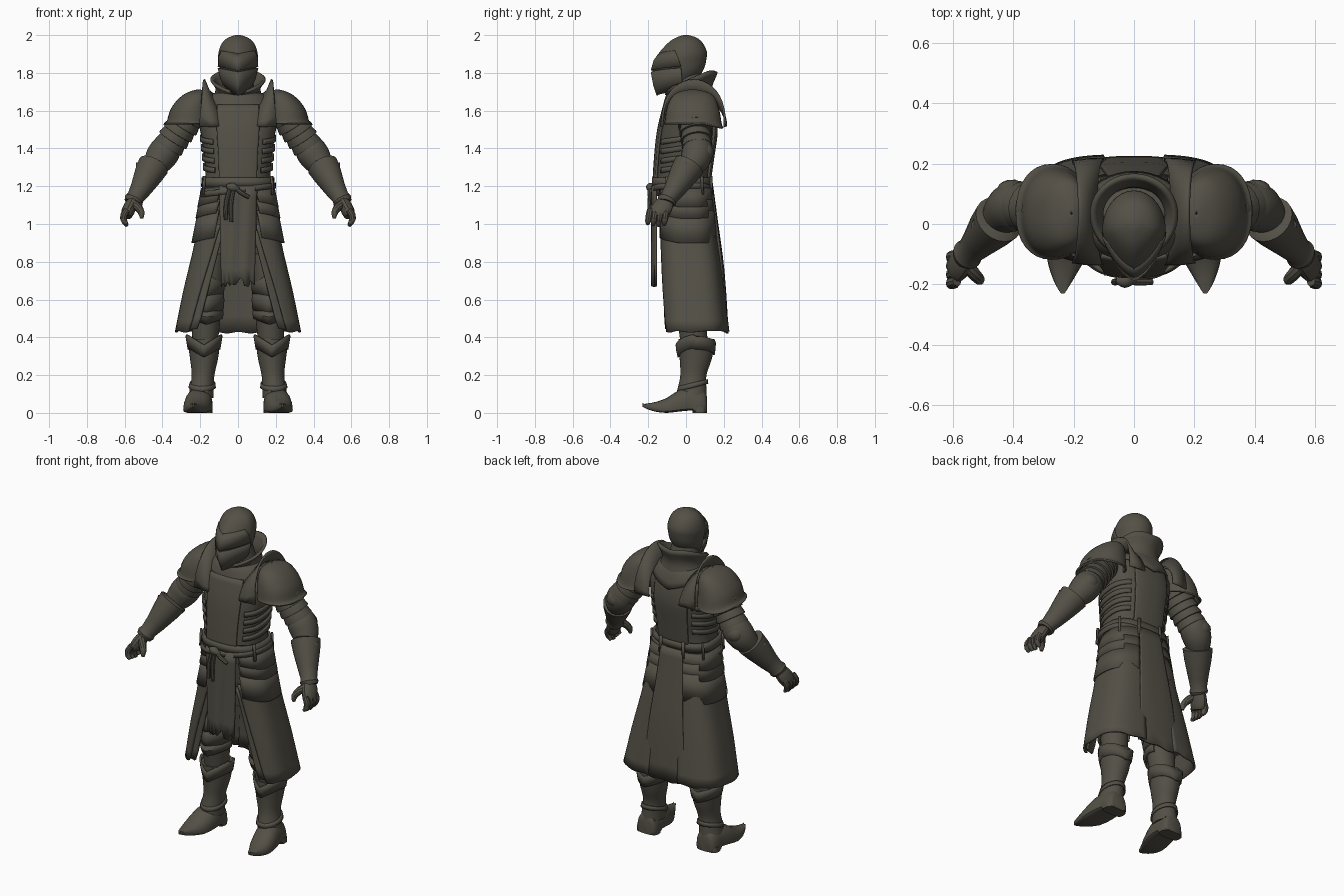
import bpy, bmesh, math, random
from mathutils import Vector

random.seed(4)
steel = bpy.data.materials.new("dark olive steel")
steel.diffuse_color = (0.088, 0.080, 0.062, 1)


def mesh(name, grid, closed=False, cap=False, thick=0, mirror=False, angle=35):
    """Skin a grid of points (list of rows)."""
    bm = bmesh.new()
    vs = [[bm.verts.new(p) for p in row] for row in grid]
    m = len(grid[0])
    for r0, r1 in zip(vs, vs[1:]):
        for j in range(m if closed else m - 1):
            k = (j + 1) % m
            bm.faces.new((r0[j], r0[k], r1[k], r1[j]))
    if cap:
        bm.faces.new(vs[0])
        bm.faces.new(vs[-1])
    bmesh.ops.recalc_face_normals(bm, faces=bm.faces)
    me = bpy.data.meshes.new(name)
    bm.to_mesh(me)
    bm.free()
    me.materials.append(steel)
    ob = bpy.data.objects.new(name, me)
    bpy.context.collection.objects.link(ob)
    bpy.ops.object.select_all(action='DESELECT')
    ob.select_set(True)
    bpy.context.view_layer.objects.active = ob
    bpy.ops.object.shade_smooth_by_angle(angle=math.radians(angle))
    if thick:
        s = ob.modifiers.new("thickness", 'SOLIDIFY')
        s.thickness, s.offset = thick, 0
    if mirror:
        ob.modifiers.new("mirror", 'MIRROR')
    return ob


def smooth_rows(rows, sub):
    """Catmull-Rom interpolation between tuples."""
    out = []
    for i in range(len(rows) - 1):
        q = [rows[max(i - 1, 0)], rows[i], rows[i + 1], rows[min(i + 2, len(rows) - 1)]]
        for k in range(sub):
            t = k / sub
            out.append(tuple(.5 * (2 * b + (c - a) * t + (2 * a - 5 * b + 4 * c - d) * t * t
                             + (3 * b - a - 3 * c + d) * t ** 3) for a, b, c, d in zip(*q)))
    return out + [rows[-1]]


def loft(name, rows, a0=None, a1=None, n=32, p=1, pf=None, thick=0, mirror=False, sub=1, zf=None, angle=35):
    """Rows are (z, cx, cy, rx, front, back); angle 0 faces front. a0/a1 are (first, last) row angles."""
    rows, closed, grid = smooth_rows(rows, sub), a0 is None, []
    for i, (z, cx, cy, rx, f, b) in enumerate(rows):
        t, line = i / (len(rows) - 1), []
        lo = 0 if closed else a0[0] + (a0[1] - a0[0]) * t
        hi = 360 if closed else a1[0] + (a1[1] - a1[0]) * t
        for j in range(n):
            a = math.radians(lo + (hi - lo) * j / (n if closed else n - 1))
            s, c = math.sin(a), math.cos(a)
            e = (pf or p) if c > 0 else p
            x = cx + rx * math.copysign(abs(s) ** e, s)
            y = cy - f * abs(c) ** e if c > 0 else cy + b * abs(c) ** e
            line.append((x, y, z + (zf(x, y, t) if zf else 0)))
        grid.append(line)
    return mesh(name, grid, closed, closed and not thick, thick, mirror, angle)


def limb(name, pts, n=16, sub=1, mirror=True, flat=1, angle=35):
    """Tube through (x, y, z, radius)."""
    pts, grid = smooth_rows(pts, sub), []
    for i, q in enumerate(pts):
        d = Vector(pts[min(i + 1, len(pts) - 1)][:3]) - Vector(pts[max(i - 1, 0)][:3])
        u = d.cross(Vector((0, 1, 0.01))).normalized()
        v = d.cross(u).normalized()
        grid.append([Vector(q[:3]) + q[3] * (u * math.cos(k * math.tau / n) * flat + v * math.sin(k * math.tau / n))
                     for k in range(n)])
    return mesh(name, grid, True, True, 0, mirror, angle)


def lames(name, a, b, count, lip=.007):
    """Overlapping arm bands from a to b."""
    pts = []
    for k in range(count):
        for t, e in ((k + .02, -.003), (k + .8, lip), (k + .98, lip)):
            t /= count
            pts.append(tuple(a[i] + (b[i] - a[i]) * t + (e if i == 3 else 0) for i in range(4)))
    limb(name, pts, 20)


# Helmet: ridged skull, brow plate and pointed face mask with a thin eye slit between
tilt = lambda x, y, t: max(0, y + .15) * .3 * (1 - t)
loft("helmet", [(1.70, 0, -.02, .055, .12, .08), (1.76, 0, -.02, .09, .145, .115), (1.82, 0, -.02, .101, .158, .128),
                (1.875, 0, -.02, .105, .145, .13), (1.935, 0, -.015, .09, .1, .103), (1.975, 0, -.01, .06, .058, .068),
                (2.0, 0, 0, .014, .014, .014)], pf=1.35, sub=3, zf=tilt)
loft("helmet_brow", [(1.822, 0, -.02, .104, .163, .13), (1.875, 0, -.02, .106, .148, .13), (1.91, 0, -.02, .099, .122, .122)],
     (-85, -65), (85, 65), pf=1.35, thick=.008, zf=lambda x, y, t: abs(x) * .2 - .01)
loft("face_mask", [(1.69, 0, -.02, .055, .132, .1), (1.745, 0, -.02, .088, .15, .12), (1.815, 0, -.02, .104, .163, .13)],
     (-95, -85), (95, 85), pf=1.35, thick=.008, zf=lambda x, y, t: abs(x) * (.45 - .25 * t) - .01)

# Neck, flaring collar high at the back, mantle with a pointed front
loft("neck", [(1.62, 0, .03, .11, .1, .1), (1.80, 0, .01, .07, .07, .07)])
loft("collar", [(1.64, 0, .03, .14, .14, .115), (1.70, 0, .03, .11, .125, .10), (1.745, 0, .03, .14, .14, .13)],
     thick=.016, sub=3, n=40, zf=lambda x, y, t: (y - .02) * .42 * t + min(abs(x), .1) * .2 * t)
loft("mantle", [(1.57, 0, .02, .18, .147, .15), (1.65, 0, .02, .15, .13, .13), (1.69, 0, .02, .11, .115, .105)],
     thick=.012, n=40, sub=2, zf=lambda x, y, t: abs(x) * .35 * (1 - t))

# Torso with front and back tabard, side straps
loft("torso", [(1.18, 0, 0, .18, .155, .12), (1.28, 0, 0, .172, .155, .12), (1.38, 0, 0, .182, .148, .14),
               (1.48, 0, 0, .197, .14, .152), (1.58, 0, 0, .21, .12, .15), (1.66, 0, .01, .15, .1, .12),
               (1.70, 0, .01, .09, .08, .09)], p=.8, sub=3, n=40)
for label, mid in (("front", 0), ("back", 180)):
    loft("tabard_" + label, [(1.22, 0, 0, .19, .172, .125), (1.36, 0, 0, .19, .163, .145), (1.5, 0, 0, .2, .147, .162),
                             (1.63, 0, 0, .19, .115, .14)], (mid - 26, mid - 30), (mid + 26, mid + 30), n=20, p=.8, sub=3,
         thick=.012)
for k in range(4):
    z = 1.29 + k * .05
    loft("side_strap", [(z, 0, 0, .181 + k * .005, .158, .127 + k * .008), (z + .028, 0, 0, .181 + k * .005, .156, .127 + k * .008)],
         (38, 38), (145, 145), p=.8, thick=.01, mirror=True, zf=lambda x, y, t: y * .15)

# Domed shoulder plates dropping at the back, upright inner fins
loft("shoulder_plate", [(1.53, .272, .035, .118, .15, .16), (1.545, .262, .035, .109, .142, .15), (1.60, .255, .035, .1, .135, .14),
                        (1.65, .238, .035, .083, .118, .125), (1.685, .222, .035, .057, .09, .1), (1.702, .212, .035, .025, .045, .045),
                        (1.708, .207, .035, .002, .003, .003)],
     thick=.01, mirror=True, sub=3, p=.9, zf=lambda x, y, t: -max(0, y - .1) * .25 * (1 - t))
fin = []
for k in range(21):
    a = math.pi * k / 20
    c, s = math.cos(a), math.sin(a)
    fin.append([(.10 + .025 * s, .04 - .172 * c, 1.515 + .165 * s), (.145 + .01 * s, .04 - .172 * c, 1.515 + .19 * s),
                (.205 - .025 * s, .04 - .165 * c, 1.515 + .25 * s ** .8)])
mesh("shoulder_fin", fin, thick=.012, mirror=True)

# Arms: banded upper arm, elbow cup, flared gauntlet
lames("upper_arm", (.25, .04, 1.59, .087), (.37, .06, 1.405, .075), 5)
limb("elbow", [(.345, .055, 1.44, .06), (.38, .062, 1.395, .081), (.415, .05, 1.345, .08), (.45, .02, 1.295, .06)], 20, 4)
limb("elbow_cup", [(.365, .09, 1.375, .03), (.395, .098, 1.378, .05), (.43, .09, 1.385, .045), (.45, .08, 1.39, .01)], 14, 3)
limb("gauntlet_cuff", [(.445, .02, 1.315, .06), (.448, .015, 1.308, .084), (.475, -.015, 1.26, .076), (.515, -.06, 1.185, .057),
                       (.543, -.09, 1.14, .046), (.552, -.1, 1.125, .052), (.56, -.105, 1.11, .045)], 20)
mesh("cuff_point", [[(.47, -.07, 1.25), (.455, -.045, 1.3)], [(.535, -.035, 1.25), (.533, .0, 1.325)],
                    [(.53, .015, 1.235), (.50, .07, 1.30)]], thick=.014, mirror=True)
limb("palm", [(.552, -.1, 1.13, .04), (.57, -.12, 1.095, .052), (.585, -.142, 1.06, .052), (.59, -.15, 1.04, .042)], 14, 3, flat=.65)
for k in range(4):
    y = -.102 - .029 * k
    limb("finger", [(.587, y, 1.075, .017), (.605, y - .006, 1.045, .019), (.602, y - .012, 1.015, .016),
                    (.587, y - .014, .988 + .006 * abs(k - 1), .009)], 10, 2)
limb("thumb", [(.56, -.13, 1.11, .024), (.53, -.165, 1.09, .022), (.512, -.185, 1.06, .018), (.51, -.19, 1.03, .009)], 10, 2)

# Belt, knot and hanging tails
loft("hips", [(.84, 0, .01, .17, .1, .12), (1.05, 0, .01, .19, .13, .13), (1.22, 0, 0, .18, .15, .12)], p=.85)
loft("belt", [(1.195, 0, 0, .188, .172, .127), (1.245, 0, 0, .184, .172, .127)], p=.8, thick=.016, n=40)
loft("loose_belt", [(1.165, 0, 0, .196, .176, .132), (1.195, 0, 0, .194, .176, .132)], p=.8, thick=.012, n=40,
     zf=lambda x, y, t: x * .12)
limb("belt_knot", [(-.06, -.186, 1.2, .01), (-.03, -.188, 1.195, .024), (.005, -.186, 1.18, .01)], 12, 3, mirror=False)
for x0, x1, z1 in ((-.04, -.065, 1.02), (-.02, -.035, 1.01), (-.02, .06, 1.14)):
    limb("belt_tail", [(x0, -.188, 1.2, .01), ((x0 + x1) / 2 - .01, -.192, (1.2 + z1) / 2, .012), (x1, -.192, z1, .01)], 8, 3,
         mirror=False)
for a in (60, 120, 160):
    loft("belt_loop", [(1.155, 0, 0, .203, .186, .142), (1.255, 0, 0, .197, .186, .138)], (a, a), (a + 5, a + 5), n=4, p=.8,
         thick=.012, mirror=True)

# Layered hip plates, last one long with a curved lower edge
for z, drop, r, b in ((1.19, .08, .19, .125), (1.13, .08, .2, .132), (1.07, .15, .208, .14)):
    loft("hip_plate", [(z, 0, .01, r, .15, b), (z - drop, 0, .01, r + .2 * drop + .004, .158, b + .1 * drop)],
         (22, 25), (164, 164), n=28, p=.75, thick=.01, mirror=True,
         zf=lambda x, y, t: -.02 * t * min(1, abs(x) / .2) + .2 * t * max(0, -.04 - y))

# Ragged cloth: front flap, side skirts and back panel
flap = []
for i in range(9):
    t = i / 8
    flap.append([((.1 - .012 * t) * u, -.178 + .016 * u * u + .004 * math.sin(u * 7 + t * 2),
                  1.2 - .5 * t - (t ** 8) * random.uniform(-.02, .035)) for u in [j / 8 - 1 for j in range(17)]])
mesh("front_flap", flap, thick=.012)
rag = lambda x, y, t: .004 * math.sin(x * 50 + y * 35) * t ** 6
loft("side_skirt", [(1.0, 0, .01, .205, .145, .135), (.85, 0, .015, .235, .15, .156), (.65, 0, .03, .283, .165, .168),
                    (.43, 0, .045, .328, .175, .18)], (14, 43), (172, 172), n=40, p=.6, sub=3, thick=.012, mirror=True, zf=rag)
loft("skirt_edge", [(.98, 0, .01, .195, .138, .12), (.7, 0, .02, .26, .145, .15), (.44, 0, .03, .305, .155, .17)],
     (12, 36), (40, 62), n=10, p=.65, sub=3, thick=.012, mirror=True, zf=rag)
loft("back_panel", [(1.2, 0, 0, .2, .1, .138), (1.0, 0, .01, .22, .1, .155), (.75, 0, .02, .26, .1, .178),
                    (.425, 0, .03, .3, .1, .19)], (164, 157), (196, 203), n=20, p=.8, sub=3, thick=.012, zf=rag)

# Legs and knee armour
loft("leg", [(.35, .175, .045, .065, .07, .07), (.48, .17, .035, .075, .08, .075), (.62, .165, .025, .08, .09, .085),
             (.78, .15, .02, .088, .095, .095), (1.0, .11, .015, .09, .1, .1)], mirror=True, sub=3)
for z, h, r in ((.70, .12, .09), (.61, .11, .088), (.53, .06, .084)):
    loft("knee_plate", [(z - h * .7, .165, .03, r - .004, .1, .08), (z - h * .2, .165, .03, r, .115, .08),
                        (z + h * .25, .162, .03, r - .006, .1, .08)], (-115, -115), (115, 115), pf=1.2, thick=.01, mirror=True,
         zf=lambda x, y, t: (abs(x - .165) * .4 - .02) * (1 - t))

# Boots: shaft with pointed cuff, ankle fold, heeled foot
loft("boot_shaft", [(.08, .197, .035, .066, .085, .075), (.13, .192, .032, .063, .075, .076), (.2, .185, .04, .06, .07, .068),
                    (.28, .18, .05, .073, .083, .085), (.36, .18, .054, .084, .093, .097), (.39, .18, .054, .086, .094, .098)],
     mirror=True, sub=3)
loft("boot_cuff", [(.325, .18, .053, .081, .092, .094), (.36, .18, .053, .088, .1, .099), (.39, .18, .053, .093, .103, .1)],
     pf=1.15, thick=.01, mirror=True, zf=lambda x, y, t: (abs(x - .18) * .6 - .03) * (1 if y < .05 else .6))
loft("ankle_band", [(.125, .19, .036, .069, .08, .078), (.15, .188, .037, .064, .074, .075)], thick=.008, mirror=True,
     zf=lambda x, y, t: y * .25)
foot = []
for y, cx, w, lo, hi in smooth_rows([(.11, .2, .045, .0, .09), (.095, .2, .062, .0, .12), (.045, .203, .068, .0, .135),
                                     (.035, .203, .068, .012, .135), (-.03, .21, .075, .008, .125), (-.1, .222, .068, .0, .08),
                                     (-.16, .232, .045, .006, .058), (-.205, .236, .022, .02, .05), (-.23, .236, .006, .032, .045)], 2):
    ring = []
    for k in range(20):
        a = math.tau * k / 20
        s, c = math.sin(a), math.cos(a)
        e = .5 if s < 0 else .85
        dz = s ** e * (hi - lo - .02) if s > 0 else -.02 * abs(s) ** e
        ring.append((cx + w * math.copysign(abs(c) ** e, c), y, max(0, lo + .02 + dz)))
    foot.append(ring)
mesh("foot", foot, True, True, mirror=True)
loft("sole", [(0, .203, .07, .068, .035, .038), (.03, .203, .07, .066, .035, .038)], p=.6, mirror=True)
